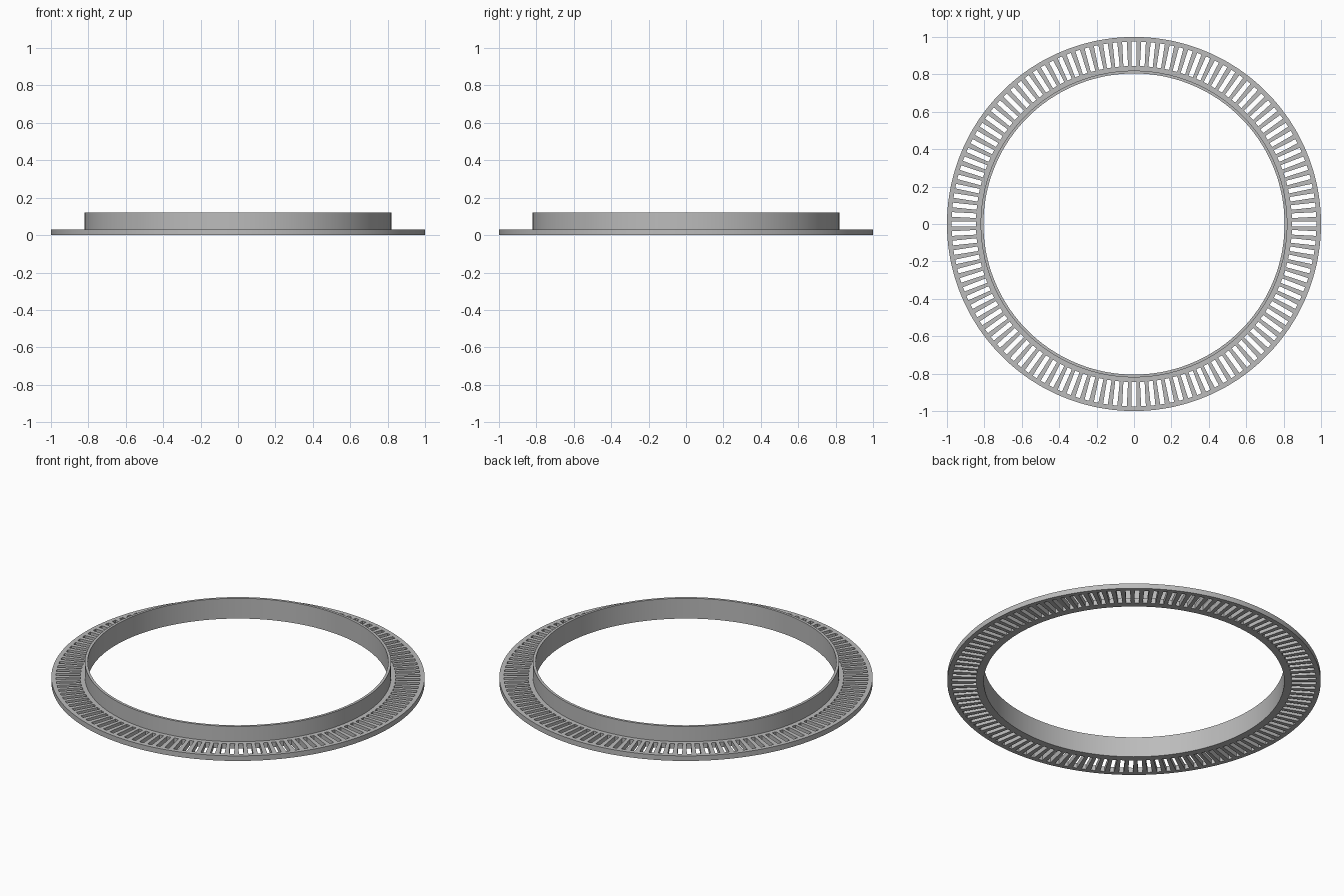
import bpy, bmesh, math

if "Cube" in bpy.data.objects:
    bpy.data.objects.remove(bpy.data.objects["Cube"])

SLOTS = 120
SLOT_WIDTH = 0.025

# closed cross-section (radius, height): slotted flange plus upright collar
PROFILE = [(0.805, 0), (0.845, 0), (0.975, 0), (1.0, 0), (1.0, 0.03),
           (0.975, 0.03), (0.845, 0.03), (0.82, 0.03), (0.82, 0.12), (0.805, 0.12)]
OPEN_SEGMENTS = (1, 5)          # underside and top strips pierced by slots
N = len(PROFILE)

metal = bpy.data.materials.new("grey metal")
metal.diffuse_color = (0.5, 0.5, 0.5, 1)
metal.use_nodes = True
metal.node_tree.nodes["Principled BSDF"].inputs["Base Color"].default_value = metal.diffuse_color

bm = bmesh.new()


def column(slot, side):
    """One copy of the cross-section along a slot edge."""
    centre = slot * math.tau / SLOTS
    verts = []
    for r, z in PROFILE:
        a = centre + side * math.asin(SLOT_WIDTH / 2 / r)
        verts.append(bm.verts.new((r * math.cos(a), r * math.sin(a), z)))
    return verts


columns = [column(i, s) for i in range(SLOTS) for s in (-1, 1)]

for i, a in enumerate(columns):
    b = columns[(i + 1) % len(columns)]
    is_slot = i % 2 == 0
    for j in range(N):
        if is_slot and j in OPEN_SEGMENTS:
            continue
        k = (j + 1) % N
        bm.faces.new((a[j], b[j], b[k], a[k]))
    if is_slot:
        # slot side walls and end walls
        for c in (a, b):
            bm.faces.new((c[1], c[2], c[5], c[6]))
        for lo, hi in ((1, 6), (2, 5)):
            bm.faces.new((a[lo], b[lo], b[hi], a[hi]))

bmesh.ops.recalc_face_normals(bm, faces=bm.faces)
mesh = bpy.data.meshes.new("slotted_flange_ring")
bm.to_mesh(mesh)
bm.free()
mesh.materials.append(metal)

ring = bpy.data.objects.new("slotted_flange_ring", mesh)
bpy.context.collection.objects.link(ring)
bpy.context.view_layer.objects.active = ring
ring.select_set(True)
bpy.ops.object.shade_smooth_by_angle(angle=math.radians(30))
